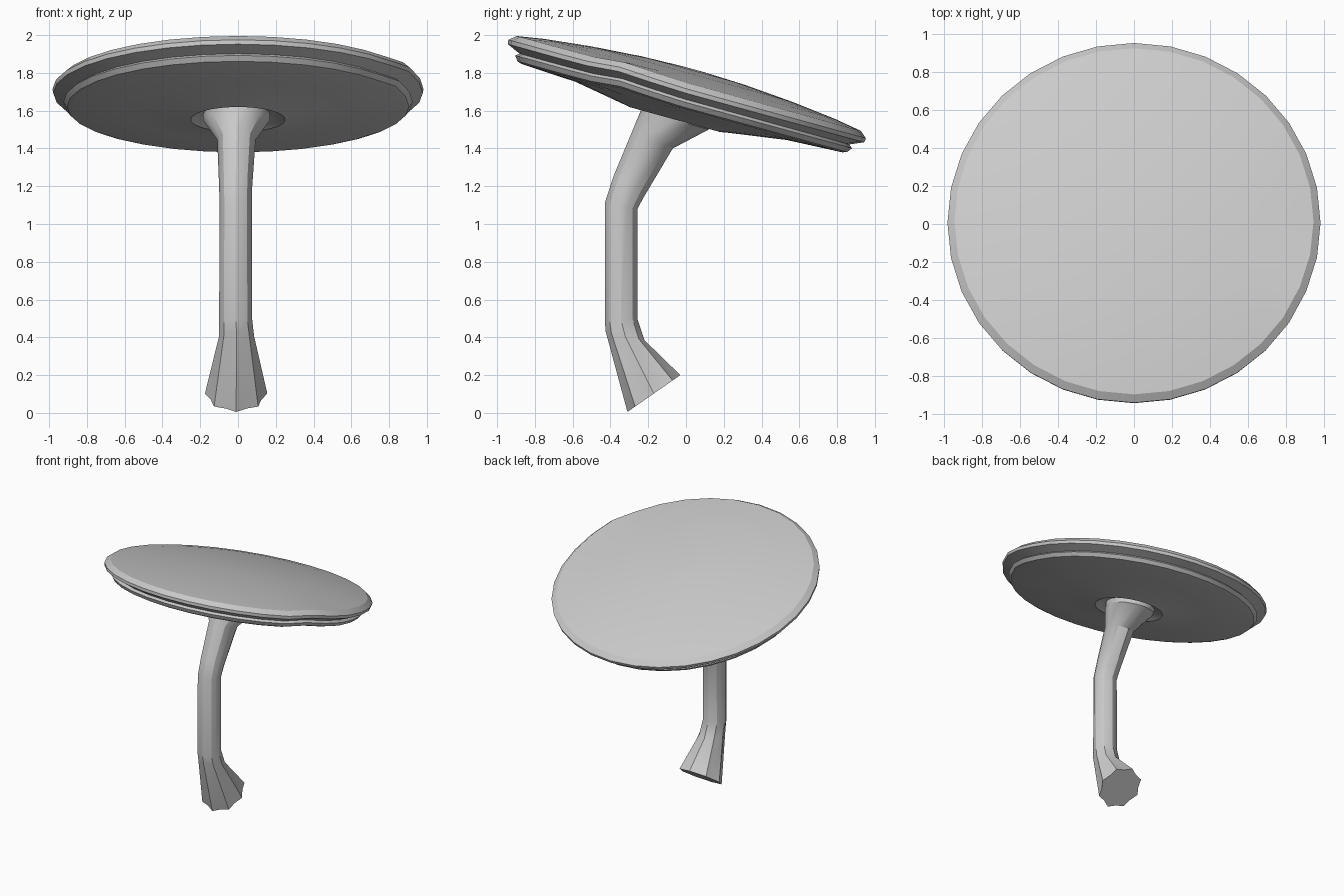
import bpy, math
from mathutils import Vector, Matrix

if "Cube" in bpy.data.objects:
    bpy.data.objects.remove(bpy.data.objects["Cube"])


def loft(name, rings, angle):
    """Skin a list of equal-length point rings and close both ends."""
    n = len(rings[0])
    verts = [p for ring in rings for p in ring]
    faces = []
    for i in range(len(rings) - 1):
        for k in range(n):
            a, b = i * n + k, i * n + (k + 1) % n
            faces.append((a, b, b + n, a + n))
    for start, flip in ((0, True), ((len(rings) - 1) * n, False)):
        centre = sum((verts[start + k] for k in range(n)), Vector()) / n
        verts.append(centre)
        c = len(verts) - 1
        for k in range(n):
            a, b = start + k, start + (k + 1) % n
            faces.append((b, a, c) if flip else (a, b, c))
    mesh = bpy.data.meshes.new(name)
    mesh.from_pydata(verts, [], faces)
    obj = bpy.data.objects.new(name, mesh)
    bpy.context.collection.objects.link(obj)
    bpy.ops.object.select_all(action='DESELECT')
    obj.select_set(True)
    bpy.context.view_layer.objects.active = obj
    bpy.ops.object.shade_smooth_by_angle(angle=math.radians(angle))
    return obj


# Cap: revolved profile (radius, height), underside to apex, tilted back
TILT = Matrix.Translation((0, 0.002, 1.70)) @ Matrix.Rotation(math.radians(-15.4), 4, 'X')
profile = [(0.10, -0.12), (0.20, -0.13), (0.25, -0.158), (0.28, -0.152),
           (0.58, -0.105), (0.88, -0.090), (0.905, -0.082), (0.925, -0.055),
           (0.905, -0.040), (0.978, -0.008), (0.982, 0.015), (0.945, 0.046),
           (0.80, 0.070), (0.55, 0.098), (0.28, 0.118), (0.06, 0.125)]
SIDES = 32
cap_rings = []
for r, h in profile:
    ring = []
    for k in range(SIDES):
        a = math.tau * k / SIDES
        # small ripple in the rim on the right-hand side
        d = (math.degrees(a) - 340 + 180) % 360 - 180
        ripple = 0.018 * math.exp(-(d / 9) ** 2) if r > 0.85 else 0
        shift = -0.02 if r < 0.3 and h < 0 else 0
        ring.append(TILT @ Vector((r * math.cos(a), r * math.sin(a) + shift, h + ripple)))
    cap_rings.append(ring)
loft("mushroom_cap", cap_rings, 25)

# Stem: front point (y, z), back point (y, z), left x, right x, flute depth
sections = [
    (-0.31, 0.005, -0.03, 0.20, -0.175, 0.155, 0.12),
    (-0.425, 0.43, -0.22, 0.385, -0.10, 0.085, 0.05),
    (-0.43, 0.49, -0.258, 0.50, -0.10, 0.075, 0.03),
    (-0.43, 1.11, -0.257, 1.08, -0.097, 0.073, 0.03),
    (-0.385, 1.25, -0.225, 1.14, -0.10, 0.075, 0.03),
    (-0.285, 1.49, -0.07, 1.40, -0.11, 0.093, 0.03),
    (-0.24, 1.60, 0.12, 1.50, -0.185, 0.17, 0.02),
    (-0.23, 1.64, 0.13, 1.54, -0.185, 0.17, 0.0),
]
N = 16
stem_rings = []
for fy, fz, by, bz, xl, xr, flute in sections:
    front, back = Vector((0, fy, fz)), Vector((0, by, bz))
    centre = (front + back) / 2 + Vector(((xl + xr) / 2, 0, 0))
    depth, half = (back - front) / 2, Vector(((xr - xl) / 2, 0, 0))
    ring = []
    for k in range(N):
        a = math.tau * k / N
        s = 1 - flute * (k % 2)
        ring.append(centre + s * (half * math.cos(a) + depth * math.sin(a)))
    stem_rings.append(ring)
loft("mushroom_stem", stem_rings, 30)
